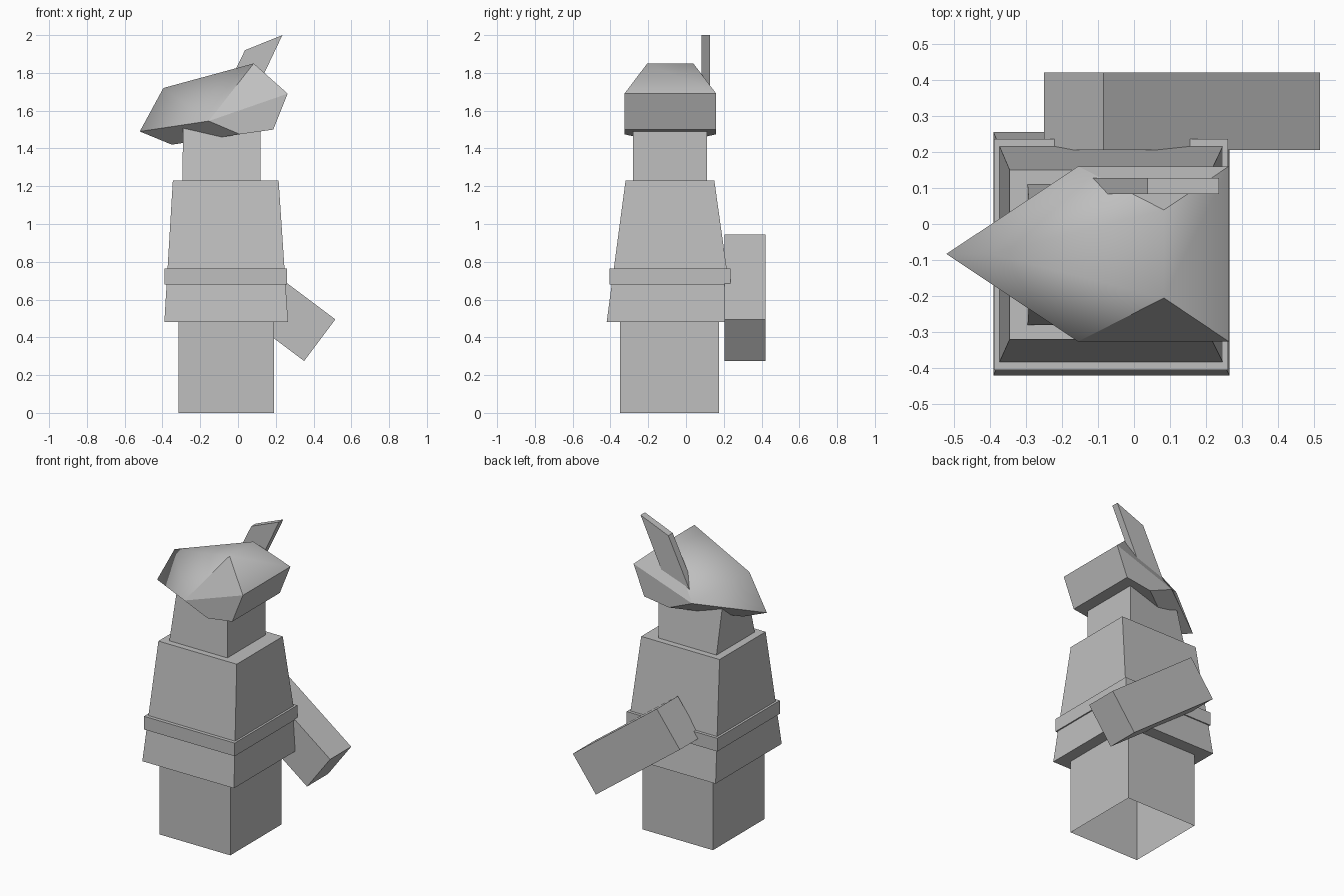
import bpy
import bmesh

cube = bpy.data.objects.get("Cube")
if cube:
    bpy.data.objects.remove(cube, do_unlink=True)

stone = bpy.data.materials.new("stone_grey")
stone.use_nodes = True
GREY = (0.52, 0.52, 0.52, 1)
stone.diffuse_color = GREY
stone.node_tree.nodes["Principled BSDF"].inputs["Base Color"].default_value = GREY


def build(name, verts, faces, smooth=()):
    """Mesh object from points and faces; indices in smooth are shaded smooth."""
    bm = bmesh.new()
    vs = [bm.verts.new(v) for v in verts]
    made = [bm.faces.new([vs[i] for i in f]) for f in faces]
    for i in smooth:
        made[i].smooth = True
    bmesh.ops.recalc_face_normals(bm, faces=bm.faces)
    mesh = bpy.data.meshes.new(name)
    bm.to_mesh(mesh)
    bm.free()
    mesh.materials.append(stone)
    obj = bpy.data.objects.new(name, mesh)
    bpy.context.scene.collection.objects.link(obj)
    return obj


def ring(x0, x1, y0, y1, z):
    return [(x0, y0, z), (x1, y0, z), (x1, y1, z), (x0, y1, z)]


def block(name, low, high, open_bottom=False):
    """Six-sided block between two four-point rings."""
    faces = [(i, (i + 1) % 4, (i + 1) % 4 + 4, i + 4) for i in range(4)]
    faces.append((4, 5, 6, 7))
    if not open_bottom:
        faces.append((3, 2, 1, 0))
    return build(name, low + high, faces)


def slab(name, outline, y0, y1):
    """Four-sided x/z outline extruded along y."""
    return block(name, [(x, y0, z) for x, z in outline],
                 [(x, y1, z) for x, z in outline])


# Body
base = (-0.315, 0.19, -0.35, 0.175)
block("legs", ring(*base, 0), ring(*base, 0.5), open_bottom=True)
block("robe", ring(-0.39, 0.265, -0.42, 0.255, 0.48),
      ring(-0.345, 0.215, -0.32, 0.15, 1.23))
belt = (-0.388, 0.26, -0.405, 0.235)
block("belt", ring(*belt, 0.68), ring(*belt, 0.765))

# Head, narrowing toward the top on its -x side
block("head", ring(-0.295, 0.12, -0.28, 0.11, 1.23),
      [(-0.29, -0.21, 1.53), (0.12, -0.28, 1.53),
       (0.12, 0.11, 1.53), (-0.29, 0.04, 1.53)])

# Slanted tail
slab("tail", [(0.515, 0.495), (0.35, 0.275), (-0.25, 0.725), (-0.085, 0.945)],
     0.205, 0.42)

# Hat, mirrored about its own middle plane
MID = -0.083
tip, brow, under = (-0.52, MID, 1.49), (-0.395, MID, 1.72), (-0.35, MID, 1.42)
half = [(-0.155, 0.243, 1.545),   # side corner
        (0.083, 0.122, 1.85),     # peak
        (0.263, 0.243, 1.69),     # rear corner
        (0.187, 0.243, 1.5),      # rear rim
        (0.01, 0.243, 1.475)]     # lower rim
verts = [tip, brow, under]
for side in (-1, 1):
    verts += [(x, MID + side * w, z) for x, w, z in half]
faces = [(1, 4, 9), (4, 5, 10, 9)]
for s in (3, 8):
    corner, peak, rear, rim, low = range(s, s + 5)
    faces += [(0, corner, 1), (1, corner, peak), (corner, rear, peak),
              (corner, low, rim, rear), (corner, 0, 2), (corner, 2, low)]
faces += [(5, 6, 11, 10), (6, 7, 12, 11), (2, 12, 7)]
build("hat", verts, faces, smooth=(0, 1, 2, 3, 8, 9))

# Feather
slab("feather", [(0.235, 2.0), (0.037, 1.92), (-0.125, 1.59), (0.045, 1.6)],
     0.083, 0.128)
